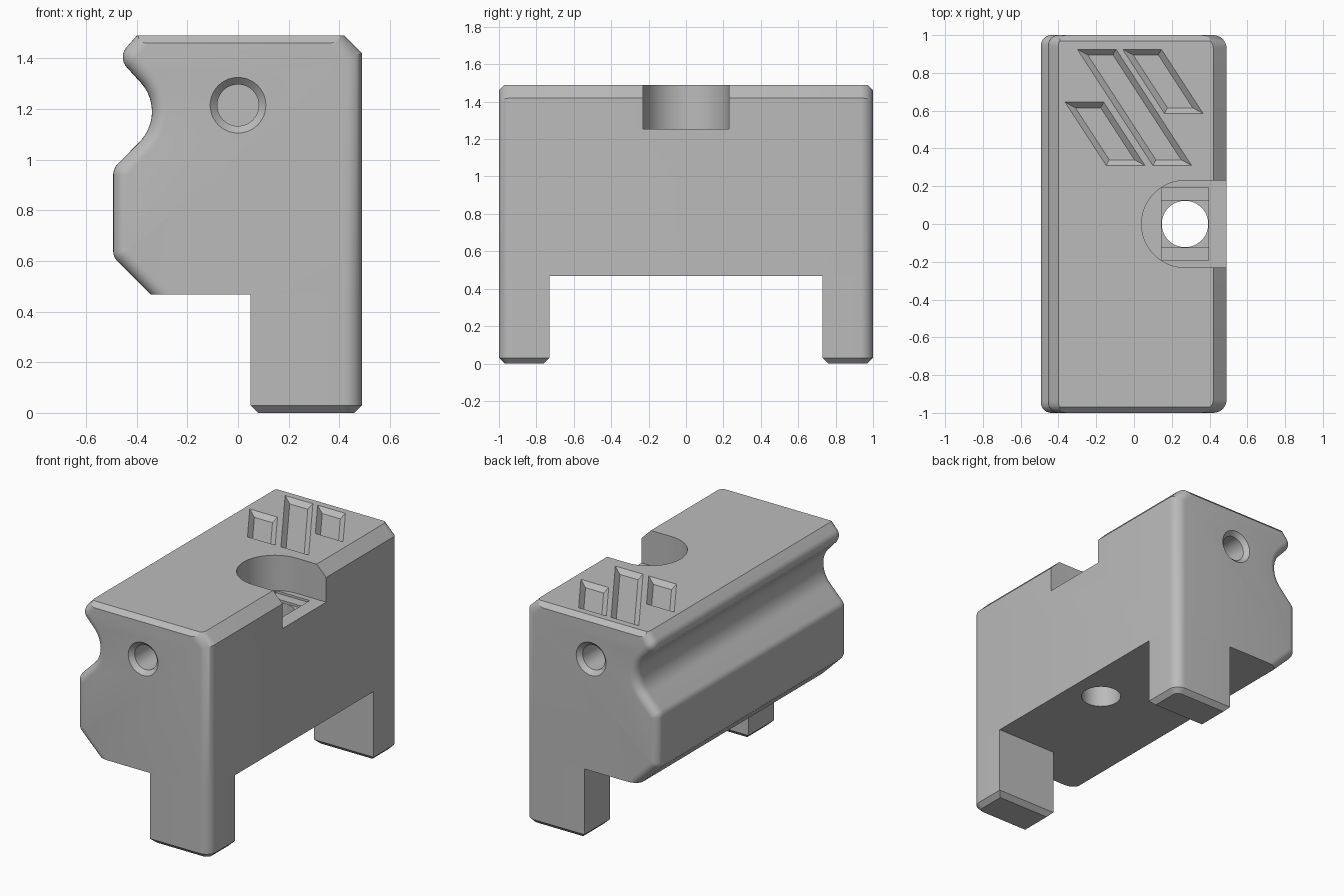
import bpy, bmesh
from math import sin, cos, pi, radians, sqrt
from mathutils import Vector

cube = bpy.data.objects.get("Cube")
if cube:
    bpy.data.objects.remove(cube, do_unlink=True)

grey = bpy.data.materials.new("plain_grey")
grey.use_nodes = True
grey.diffuse_color = (0.5, 0.5, 0.5, 1)
grey.node_tree.nodes["Principled BSDF"].inputs["Base Color"].default_value = (0.5, 0.5, 0.5, 1)

TOP, UNDER, RIGHT = 1.49, 0.468, 0.49
EDGE, ROUND_R, ROUND_L = 0.03, 0.07, 0.055


def loft(name, loops):
    """Closed solid through a list of equally long point loops."""
    bm = bmesh.new()
    rings = [[bm.verts.new(p) for p in loop] for loop in loops]
    n = len(rings[0])
    for a, b in zip(rings, rings[1:]):
        for i in range(n):
            j = (i + 1) % n
            bm.faces.new((a[i], a[j], b[j], b[i]))
    bm.faces.new(rings[0][::-1])
    bm.faces.new(rings[-1])
    bmesh.ops.recalc_face_normals(bm, faces=bm.faces)
    mesh = bpy.data.meshes.new(name)
    bm.to_mesh(mesh)
    bm.free()
    mesh.materials.append(grey)
    obj = bpy.data.objects.new(name, mesh)
    bpy.context.collection.objects.link(obj)
    return obj


def arc(cx, cy, r, a0, a1, n):
    return [(cx + r * cos(radians(a0 + (a1 - a0) * i / n)),
             cy + r * sin(radians(a0 + (a1 - a0) * i / n))) for i in range(n + 1)]


def prism(name, outline, z0, z1):
    return loft(name, [[(x, y, z) for x, y in outline] for z in (z0, z1)])


def rect(x0, x1, y0, y1):
    return [(x0, y0), (x1, y0), (x1, y1), (x0, y1)]


def select(obj):
    bpy.ops.object.select_all(action='DESELECT')
    obj.select_set(True)
    bpy.context.view_layer.objects.active = obj


def cut(target, cutter):
    select(target)
    mod = target.modifiers.new("cut", 'BOOLEAN')
    mod.operation, mod.solver, mod.object = 'DIFFERENCE', 'EXACT', cutter
    bpy.ops.object.modifier_apply(modifier=mod.name)
    bpy.data.objects.remove(cutter, do_unlink=True)


def smooth(obj):
    select(obj)
    bpy.ops.object.shade_smooth_by_angle(angle=radians(30))


# Body cross-section, counter-clockwise in x and z
profile = [(-0.345, UNDER), (RIGHT, UNDER), (RIGHT, 1.42), (0.42, TOP), (-0.4, TOP)]
profile += arc(-0.395, 1.405, 0.06, 135, 225, 10)       # upper lip
profile += arc(-0.51, 1.19, 0.17, 45, -45, 16)          # finger groove
profile += arc(-0.433, 0.94, 0.06, 135, 180, 6)
profile += arc(-0.433, 0.64, 0.06, 180, 225, 6)


def rounding(r, y):
    t = max(0, y - (1 - r))
    return r - sqrt(max(0, r * r - t * t))


def edge_inset(a, b, y):
    """How far one side of the cross-section shrinks near the ends."""
    if abs(a[1] - b[1]) < 1e-4:
        return max(0, y - (1 - EDGE)) if a[1] > 1 else 0
    return rounding(ROUND_R if a[0] > 0.4 else ROUND_L, y)


def section(y):
    n, loop = len(profile), []
    for i, p in enumerate(profile):
        a, b = profile[i - 1], profile[(i + 1) % n]
        u = Vector((a[1] - p[1], p[0] - a[0])).normalized()
        v = Vector((p[1] - b[1], b[0] - p[0])).normalized()
        du, dv = edge_inset(a, p, abs(y)), edge_inset(p, b, abs(y))
        det = u.x * v.y - u.y * v.x
        if abs(det) < 0.02:
            d = (u + v).normalized() * (du + dv) / 2
        else:
            d = Vector(((du * v.y - dv * u.y) / det, (u.x * dv - v.x * du) / det))
        loop.append((p[0] + d.x, y, p[1] + d.y))
    return loop


half = [1 - ROUND_R + ROUND_R * sin(pi / 2 * i / 8) for i in range(9)]
half = sorted(half + [1 - EDGE])
body = loft("body", [section(y) for y in [-h for h in reversed(half)] + half])

# Open screw pocket with stepped floor and through hole
SX = 0.27
cut(body, prism("pocket", arc(SX, 0, 0.23, 90, 270, 32) + [(0.6, -0.23), (0.6, 0.23)], 1.255, 1.6))
cut(body, prism("long_step", rect(SX - 0.125, SX + 0.125, -0.193, 0.193), 1.24, 1.3))
cut(body, prism("square_step", rect(SX - 0.125, SX + 0.125, -0.125, 0.125), 1.225, 1.3))
cut(body, prism("screw_hole", arc(SX, 0, 0.123, 0, 352.5, 47), 0.3, 1.35))

# Countersunk blind holes in both ends
for s in (-1, 1):
    steps = [(0.12, 1.01), (0.082, 0.972), (0.082, 0.5)]
    cut(body, loft("pin_hole", [[(x, s * y, z) for x, z in arc(0, 1.215, r, 0, 352.5, 47)]
                                for r, y in steps]))

# Slanted recesses with sloping walls in the top
SLANT, WIDTH, DEPTH = -0.65, 0.205, 0.03
for x, y1, y0 in [(-0.30, 0.925, 0.31), (-0.06, 0.925, 0.585), (-0.365, 0.645, 0.31)]:
    def slanted(inset, z):
        dx = inset * sqrt(1 + SLANT * SLANT)
        out = []
        for yy, sides in ((y0 + inset, (0, 1)), (y1 - inset, (1, 0))):
            for k in sides:
                out.append((x + (yy - y1) * SLANT + (WIDTH - dx if k else dx), yy, z))
        return out
    cut(body, loft("recess", [slanted(-0.01, TOP + 0.01), slanted(DEPTH, TOP - DEPTH)]))

smooth(body)

# Two legs with a rounded outer corner and chamfered foot
for name, s in (("front_leg", -1), ("back_leg", 1)):
    def outline(d, z):
        pts = [(0.05 + d, 0.73 + d), (RIGHT - d, 0.73 + d)]
        pts += arc(RIGHT - ROUND_R, 1 - ROUND_R, ROUND_R - d, 0, 90, 8) + [(0.05 + d, 1 - d)]
        return [(px, s * py, z) for px, py in pts]
    smooth(loft(name, [outline(EDGE, 0), outline(0, EDGE), outline(0, UNDER)]))
